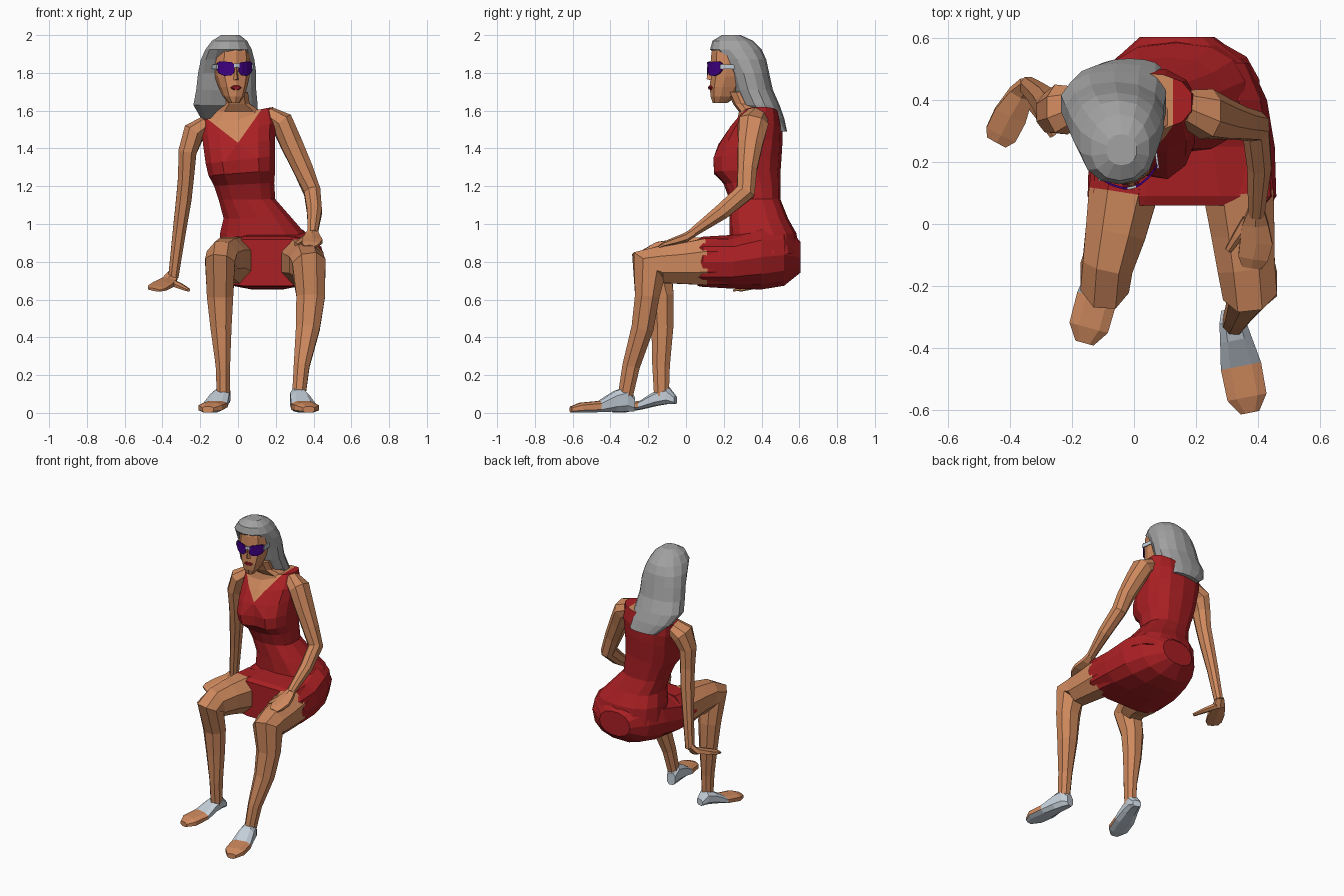
import bpy, bmesh, math
from mathutils import Vector, Matrix

def material(name, rgb):
    m = bpy.data.materials.new(name)
    m.diffuse_color = (*rgb, 1)
    return m

SKIN = material("skin", (0.62, 0.25, 0.11))
RED = material("red dress", (0.40, 0.014, 0.017))
GREY = material("grey hair", (0.36, 0.36, 0.36))
PALE = material("pale shoe", (0.55, 0.62, 0.69))
PURPLE = material("purple lens", (0.05, 0.0, 0.22))
LIP = material("lip red", (0.32, 0.01, 0.02))
X, Y, Z = Vector((1, 0, 0)), Vector((0, 1, 0)), Vector((0, 0, 1))
TURN = Matrix.Translation((-0.01, 0.13, 0)) @ Matrix.Rotation(math.radians(12), 4, 'Z')

def finish(bm, name, mats, rule=None):
    bmesh.ops.recalc_face_normals(bm, faces=bm.faces)
    if rule:
        for f in bm.faces:
            f.normal_update()
            f.material_index = rule(f)
    me = bpy.data.meshes.new(name)
    bm.to_mesh(me)
    bm.free()
    for m in mats:
        me.materials.append(m)
    ob = bpy.data.objects.new(name, me)
    bpy.context.collection.objects.link(ob)
    return ob

def ring(c, u, v, a, b, n=8, p=2.0, start=0.0):
    pts = []
    for i in range(n):
        t = start + 2 * math.pi * i / n
        k, s = math.cos(t), math.sin(t)
        pts.append(Vector(c) + u * a * math.copysign(abs(k) ** (2 / p), k)
                   + v * b * math.copysign(abs(s) ** (2 / p), s))
    return pts

def loft(rings):
    bm = bmesh.new()
    rows = [[bm.verts.new(p) for p in r] for r in rings]
    n = len(rows[0])
    for r0, r1 in zip(rows, rows[1:]):
        for i in range(n):
            bm.faces.new((r0[i], r0[(i + 1) % n], r1[(i + 1) % n], r1[i]))
    bm.faces.new(rows[0])
    bm.faces.new(rows[-1])
    return bm

def limb(name, path, mats=(SKIN,), rule=None, n=8, p=2.2):
    # path entries: x, y, z, half width, half depth
    pts = [Vector(q[:3]) for q in path]
    rings = []
    for i, q in enumerate(path):
        t = Vector()
        if i:
            t += (pts[i] - pts[i - 1]).normalized()
        if i < len(pts) - 1:
            t += (pts[i + 1] - pts[i]).normalized()
        t.normalize()
        u = (X - t * t.x).normalized()
        rings.append(ring(pts[i], u, t.cross(u), q[3], q[4], n, p, math.pi / n))
    return finish(loft(rings), name, mats, rule)

def stack(rows, n, p=2.2):
    # rows: x min, x max, y min, y max, z
    return [ring(((a + b) / 2, (c + d) / 2, z), X, Y, (b - a) / 2, (d - c) / 2, n, p, -math.pi / 2)
            for a, b, c, d, z in rows]

# Dress body and chest, tilted toward the shoulders
rows = [(-.10, .41, .22, .60, .84), (-.10, .36, .23, .585, .95), (-.08, .29, .23, .54, 1.03),
        (-.105, .20, .23, .50, 1.13), (-.13, .195, .20, .50, 1.21), (-.16, .20, .135, .50, 1.27),
        (-.175, .20, .13, .505, 1.34), (-.185, .20, .17, .51, 1.42), (-.195, .205, .225, .51, 1.50),
        (-.20, .19, .30, .49, 1.585)]
rings = stack(rows, 14, 2.5)
for (a, b, c, d, z), r in zip(rows, rings):
    tilt = 0.18 * max(0, min(1, (z - 1.1) / 0.4))
    for q in r:
        q.z += tilt * (q.x - (a + b) / 2)
    if 1.25 < z < 1.4:
        r[0].y += 0.03
bm = loft(rings)
VEE = Vector((0, 0.2, 1.43))
SIDES = [Vector((.14, 0, .18)).normalized(), Vector((-.17, 0, .12)).normalized()]
for nrm in SIDES:
    bmesh.ops.bisect_plane(bm, geom=bm.verts[:] + bm.edges[:] + bm.faces[:], plane_co=VEE, plane_no=nrm)
def neckline(f):
    c = f.calc_center_median()
    return int(c.y < 0.40 and all((c - VEE).dot(s) > 0 for s in SIDES))
finish(bm, "dress_bodice", (RED, SKIN), neckline)

# Seated skirt
finish(loft([ring((cx, y, cz), X, Z, a, b, 14, p) for y, cx, cz, a, b, p in [
    (.06, .155, .795, .285, .125, 3.5), (.09, .155, .80, .305, .135, 3.2),
    (.25, .155, .80, .30, .145, 2.8), (.40, .155, .825, .275, .175, 2.5),
    (.52, .15, .835, .225, .165, 2.4), (.605, .14, .825, .12, .085, 2.2)]]), "skirt", (RED,))

# Legs: the upper end of each thigh is covered by the skirt
def hem(f):
    return int(f.calc_center_median().y > 0.095)
limb("right_leg", [(.325, .22, .80, .12, .13), (.338, .10, .80, .122, .132), (.352, -.03, .79, .11, .115),
                   (.363, -.14, .785, .10, .105), (.375, -.20, .775, .095, .115), (.385, -.205, .62, .082, .07),
                   (.37, -.23, .45, .068, .063), (.337, -.29, .25, .045, .05), (.32, -.325, .07, .037, .042)],
     (SKIN, RED), hem)
limb("left_leg", [(-.02, .22, .81, .12, .13), (-.035, .10, .805, .12, .135), (-.06, -.03, .815, .105, .115),
                  (-.085, -.13, .81, .088, .105), (-.095, -.175, .79, .085, .115), (-.095, -.13, .62, .075, .07),
                  (-.09, -.125, .45, .06, .062), (-.08, -.132, .25, .041, .05), (-.078, -.13, .09, .037, .042)],
     (SKIN, RED), hem)

# Feet in open-toed shoes
def foot(name, heel, toe, lift):
    h, t = Vector((*heel, 0)), Vector((*toe, 0))
    u = Vector((-(t - h).y, (t - h).x, 0)).normalized()
    prof = [(0, .03, lift, .09), (.12, .045, lift, .14), (.30, .055, lift * .8, .12), (.55, .07, lift * .4, .065),
            (.85, .068, 0, .055), (1, .032, 0, .035)]
    rings = [ring(h.lerp(t, d) + Z * (a + b) / 2, u, Z, w, (b - a) / 2, 8, 2.8, math.pi / 8)
             for d, w, a, b in prof]
    length = (t - h).length
    def rule(f):
        d = (f.calc_center_median() - h).dot((t - h) / length) / length
        return int(f.normal.z < -0.5 or d < 0.5)
    finish(loft(rings), name, (SKIN, PALE), rule)
foot("right_foot", (.31, -.275), (.375, -.61), .005)
foot("left_foot", (-.07, -.055), (-.16, -.385), .045)

# Arms, hands and thumbs
limb("left_arm", [(-.17, .385, 1.52, .05, .06), (-.235, .37, 1.48, .062, .085), (-.268, .36, 1.38, .052, .068),
                  (-.275, .375, 1.25, .045, .055), (-.287, .395, 1.13, .044, .05), (-.312, .42, .95, .037, .04),
                  (-.342, .445, .72, .029, .032)])
limb("left_hand", [(-.342, .455, .735, .03, .022), (-.365, .42, .695, .045, .026), (-.40, .35, .677, .062, .019),
                   (-.43, .29, .66, .06, .013), (-.445, .265, .652, .04, .008)], n=6)
limb("left_thumb", [(-.35, .42, .69, .025, .02), (-.30, .35, .668, .02, .015), (-.262, .285, .65, .012, .009)], n=6)
limb("right_arm", [(.16, .375, 1.57, .05, .06), (.235, .355, 1.53, .065, .085), (.285, .34, 1.42, .062, .07),
                   (.345, .325, 1.29, .056, .055), (.393, .315, 1.17, .047, .055), (.405, .19, 1.065, .042, .045),
                   (.395, .03, .95, .028, .025)])
limb("right_hand", [(.395, .045, .958, .03, .023), (.392, 0, .93, .048, .024), (.395, -.06, .91, .06, .02),
                    (.385, -.11, .895, .055, .014), (.38, -.14, .88, .035, .009)], n=6)
limb("right_thumb", [(.37, .01, .93, .024, .018), (.335, -.04, .912, .018, .014), (.305, -.085, .892, .012, .009)], n=6)

# Neck and sloping shoulders
finish(loft(stack([(-.165, .165, .27, .45, 1.545), (-.12, .13, .28, .43, 1.595), (-.075, .065, .25, .38, 1.635),
                   (-.07, .055, .22, .36, 1.70)], 10)), "neck", (SKIN,))

# Head, built about the face centre then turned a little to one side
def turned(ob):
    ob.data.transform(TURN)
turned(finish(loft(stack([(-.026, .026, .012, .09, 1.64), (-.055, .055, .0, .14, 1.675), (-.074, .074, -.004, .17, 1.725),
                          (-.09, .09, .0, .20, 1.78), (-.097, .097, .0, .22, 1.85), (-.09, .09, .005, .21, 1.91),
                          (-.06, .06, .02, .17, 1.955)], 10, 2.4)), "head", (SKIN,)))
turned(finish(loft([[Vector((-.018, .01, 1.76)), Vector((.018, .01, 1.76)), Vector((0, -.022, 1.767))],
                    [Vector((-.01, .01, 1.83)), Vector((.01, .01, 1.83)), Vector((0, -.006, 1.83))]]), "nose", (SKIN,)))
turned(finish(loft([ring((0, y, 1.722), X, Z, w, h, 6) for y, w, h in [(.004, .03, .015), (-.009, .022, .01)]]),
              "lips", (LIP,)))

# Wrap-around sunglasses
def plate(name, cols, mat, side):
    rings = []
    for x, lo, hi in cols:
        y = -.017 + 6 * x * x
        rings.append([Vector((side * x, y + dy, z)) for dy, z in ((0, lo), (0, hi), (.008, hi), (.008, lo))])
    turned(finish(loft(rings), name, (mat,)))
for side, label in ((-1, "left"), (1, "right")):
    plate(label + "_lens", [(.012, 1.805, 1.845), (.028, 1.787, 1.857), (.06, 1.784, 1.86), (.084, 1.795, 1.86),
                            (.096, 1.815, 1.85)], PURPLE, side)
    plate(label + "_bridge", [(0, 1.832, 1.848), (.014, 1.826, 1.85)], PALE, side)
    temple = [[Vector((side * x, y, z)) for x, z in ((w, 1.82), (w + .007, 1.82), (w + .007, 1.845), (w, 1.845))]
              for y, w in ((.03, .093), (.13, .1))]
    turned(finish(loft(temple), label + "_temple", (PALE,)))

# Long hair: a solid mass behind the face, flowing back
finish(loft(stack([(-.12, .09, .46, .535, 1.49), (-.20, .10, .37, .52, 1.56), (-.24, .108, .285, .495, 1.63),
                   (-.225, .10, .25, .46, 1.71), (-.215, .10, .225, .44, 1.80), (-.20, .09, .18, .425, 1.87),
                   (-.175, .075, .128, .40, 1.925), (-.14, .05, .14, .355, 1.97), (-.09, .01, .19, .29, 2.0)],
                  14)), "hair", (GREY,))
